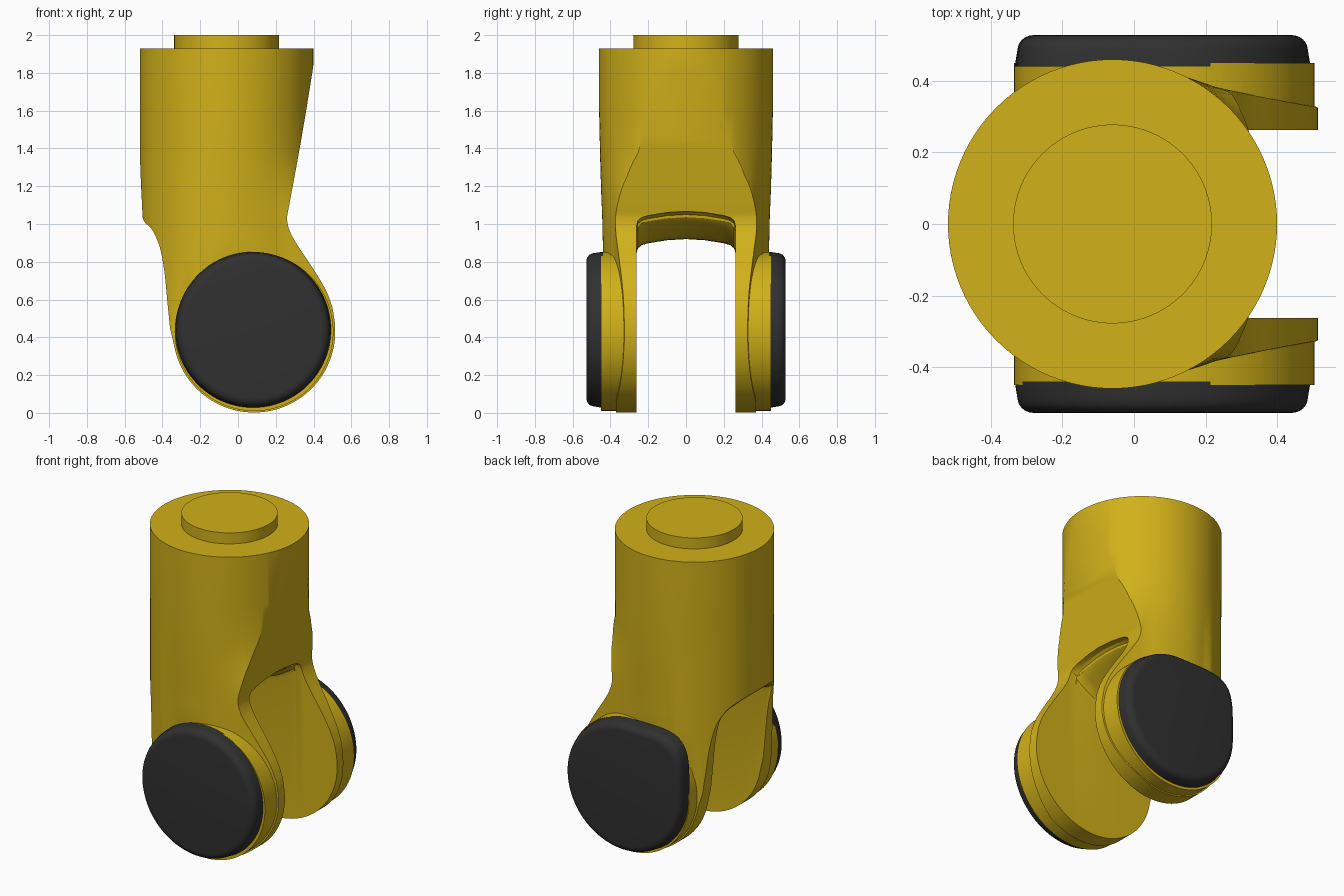
import bpy, bmesh
from math import sin, cos, pi, radians, hypot
from mathutils import Vector

if "Cube" in bpy.data.objects:
    bpy.data.objects.remove(bpy.data.objects["Cube"])


def material(name, rgb):
    m = bpy.data.materials.new(name)
    m.diffuse_color = (*rgb, 1)
    m.use_nodes = True
    m.node_tree.nodes["Principled BSDF"].inputs["Base Color"].default_value = m.diffuse_color
    return m


YELLOW = material("yellow paint", (0.64, 0.44, 0.01))
BLACK = material("black plastic", (0.03, 0.03, 0.03))


def loft(name, rings, mat=YELLOW):
    """Skin a closed solid through rings with equal point counts."""
    bm = bmesh.new()
    vs = [[bm.verts.new(p) for p in r] for r in rings]
    n = len(vs[0])
    for a, b in zip(vs, vs[1:]):
        for i in range(n):
            j = (i + 1) % n
            bm.faces.new((a[i], a[j], b[j], b[i]))
    bm.faces.new(vs[0])
    bm.faces.new(vs[-1])
    bmesh.ops.recalc_face_normals(bm, faces=bm.faces)
    me = bpy.data.meshes.new(name)
    bm.to_mesh(me)
    bm.free()
    me.materials.append(mat)
    ob = bpy.data.objects.new(name, me)
    bpy.context.collection.objects.link(ob)
    return ob


def boolean(target, tool, op):
    m = target.modifiers.new(op, 'BOOLEAN')
    m.operation, m.object, m.solver = op, tool, 'EXACT'
    bpy.context.view_layer.objects.active = target
    bpy.ops.object.modifier_apply(modifier=m.name)
    bpy.data.objects.remove(tool)


def smooth(ob, angle=30):
    bpy.ops.object.select_all(action='DESELECT')
    ob.select_set(True)
    bpy.context.view_layer.objects.active = ob
    bpy.ops.object.shade_smooth_by_angle(angle=radians(angle))


def spline(pts, steps=5):
    """Catmull-Rom curve through 2D points."""
    p = [Vector(q) for q in pts]
    p = [2 * p[0] - p[1]] + p + [2 * p[-1] - p[-2]]
    out = []
    for a, b, c, d in zip(p, p[1:], p[2:], p[3:]):
        for k in range(steps):
            t = k / steps
            out.append(0.5 * (2 * b + (c - a) * t + (2 * a - 5 * b + 4 * c - d) * t**2
                              + (3 * b - a - 3 * c + d) * t**3))
    return out + [p[-2]]


def circle(cx, cz, r, n=96):
    return [(cx + r * cos(2 * pi * i / n), cz + r * sin(2 * pi * i / n)) for i in range(n)]


# Body: round sleeve whose plan widens towards the fork on the +x side
def plan(z, t, flat, limit):
    ring = []
    for x, y in circle(-0.06, 0, 0.46):
        s = 1 if y >= 0 else -1
        # arm plan: stretched to the right with tapering flanks
        wide_x = x if x < 0 else x * 1.35
        half = abs(y)
        if x > 0:
            half = max(half, 0.45 - 0.22 * wide_x) if abs(y) > 0.12 else half * 2.8
        elif x < -0.2:
            half *= 1.03
        ring.append((x + (wide_x - x) * t,
                     s * min(flat * (abs(y) + (half - abs(y)) * t), limit), z))
    return ring


body = loft("wrist_fork", [plan(*a) for a in (
    (-0.1, 1, 0.97, 0.37), (0.5, 1, 0.97, 0.37), (0.7, 1, 0.96, 0.42), (0.85, 1, 0.955, 1),
    (0.95, 0.95, 0.96, 1), (1.05, 0.75, 0.965, 1), (1.15, 0.45, 0.975, 1),
    (1.25, 0.18, 0.982, 1), (1.38, 0, 0.99, 1), (1.6, 0, 1, 1), (1.93, 0, 1, 1))])

# Bearing bosses that carry the caps
boss = loft("boss", [[(x, y, z) for x, z in circle(0.085, 0.43, 0.42)] for y in (-0.45, 0.45)])
boolean(body, boss, 'UNION')

# Front outline trims the body
left = spline([(-0.525, 2.1), (-0.522, 1.8), (-0.52, 1.4), (-0.508, 1.1), (-0.5, 1.02),
               (-0.455, 0.97), (-0.415, 0.88), (-0.39, 0.75), (-0.375, 0.6), (-0.36, 0.45)])
arc = [(0.085 + 0.43 * cos(radians(a)), 0.432 + 0.43 * sin(radians(a)))
       for a in range(190, 371, 4)]
right = spline([(0.5, 0.56), (0.465, 0.65), (0.4, 0.76), (0.32, 0.88), (0.275, 0.96),
                (0.26, 1.03), (0.275, 1.12), (0.33, 1.42), (0.385, 1.75), (0.402, 1.88),
                (0.41, 2.1)])
outline = [tuple(p) for p in left] + arc + [tuple(p) for p in right]
trim = loft("outline", [[(x, y, z) for x, z in outline] for y in (-0.8, 0.8)])
boolean(body, trim, 'INTERSECT')


# Slot between the two fork arms, with rounded ceiling
def slot_ring(x, h):
    half = [(0.263, -0.2), (0.263, h - 0.08), (0.255, h - 0.05), (0.235, h - 0.032),
            (0.2, h - 0.022), (0.1, h - 0.006)]
    prof = half + [(0, h)] + [(-y, z) for y, z in reversed(half)]
    return [(x, y, z) for y, z in prof]


slot = loft("slot", [slot_ring(p.x, p.y) for p in spline(
    [(-0.8, 1.02), (-0.5, 1.0), (-0.35, 0.95), (-0.15, 0.92), (0.05, 0.94),
     (0.2, 1.02), (0.28, 1.07), (0.8, 1.07)], 4)])
boolean(body, slot, 'DIFFERENCE')
smooth(body)

# Mounting boss on top
smooth(loft("top_flange", [[(x, y, z) for x, y in circle(-0.06, 0, 0.278)] for z in (1.9, 2.0)]))


# Axle caps: round in front, squared upper corner at the back
def cap_profile(corner):
    cx, cz, r = 0.08, 0.44, 0.412
    out = []
    for x, z in circle(0, 0, 1):
        if corner and x < 0 and z > 0:
            q = (abs(x)**5 + z**5) ** (1 / 5)
            x, z = x / q, z / q
        out.append((cx, cz, x * r, z * r))
    return out


def cap(name, side, corner):
    prof = cap_profile(corner)
    steps = [(0.44, 0), (0.45, 0), (0.485, 0.006)]
    steps += [(0.485 + 0.043 * sin(a), 0.006 + 0.045 * (1 - cos(a)))
              for a in (pi / 2 * k / 6 for k in range(1, 7))]
    rings = [[(cx + x * (1 - d / 0.412), side * y, cz + z * (1 - d / 0.412))
              for cx, cz, x, z in prof] for y, d in steps]
    smooth(loft(name, rings, BLACK), 40)


cap("front_cap", -1, False)
cap("back_cap", 1, True)
